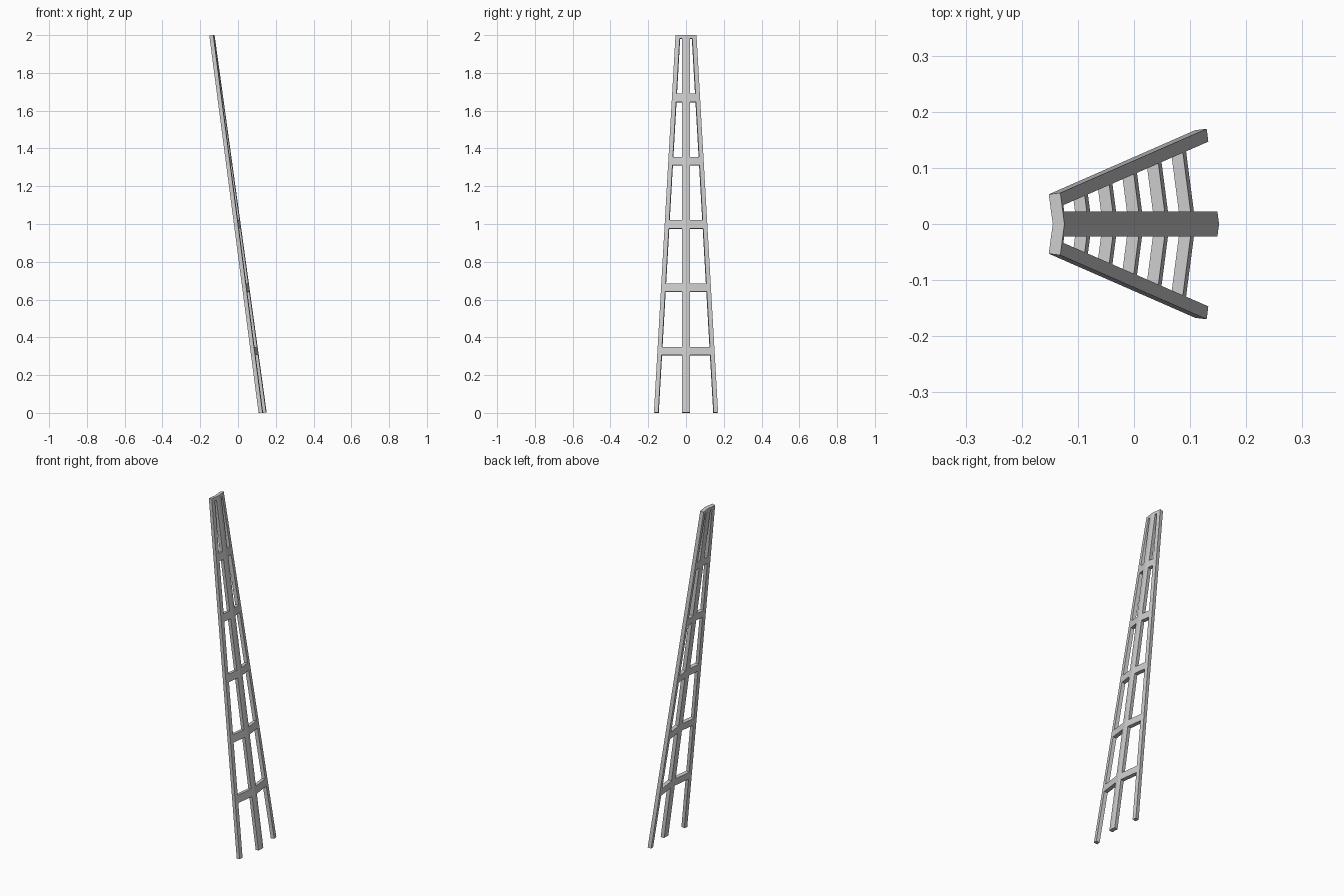
import bpy
import bmesh
from mathutils import Vector

if "Cube" in bpy.data.objects:
    bpy.data.objects.remove(bpy.data.objects["Cube"])

LEAN, SWEEP, THICK = 0.138, 0.13, 0.021
NORMAL = Vector((1, SWEEP, LEAN)).normalized()
BOTTOM, TOP = 0.003, 2.0


def rail_edge(z, y_bottom):
    # Side rails converge towards the top
    return y_bottom - 0.0572 * z


def slab(name, outline):
    """Extrude a (y, z) outline lying in the leaning, swept-back plane; mirror it over y = 0."""
    bm = bmesh.new()
    front, back = [], []
    for y, z in outline:
        p = Vector((0.152 - SWEEP * y - LEAN * z, y, z))
        q = p - NORMAL * THICK
        if y == 0:
            q.y = 0
        front.append(bm.verts.new(p))
        back.append(bm.verts.new(q))
    bm.faces.new(front)
    bm.faces.new(back[::-1])
    n = len(outline)
    for i in range(n):
        j = (i + 1) % n
        # The centre seam stays open so the mirrored halves weld together
        if outline[i][0] == 0 and outline[j][0] == 0:
            continue
        bm.faces.new((front[j], front[i], back[i], back[j]))
    bmesh.ops.recalc_face_normals(bm, faces=bm.faces[:])
    mesh = bpy.data.meshes.new(name)
    bm.to_mesh(mesh)
    bm.free()
    obj = bpy.data.objects.new(name, mesh)
    bpy.context.collection.objects.link(obj)
    mirror = obj.modifiers.new("mirror", 'MIRROR')
    mirror.use_axis = (False, True, False)
    mirror.merge_threshold = 0.0005
    return obj


# Centre rail, gently creased down the middle
slab("center_rail", [(0, BOTTOM), (0.022, BOTTOM), (0.022, TOP), (0, TOP)])

# Pair of tapering side rails
slab("side_rails", [(rail_edge(BOTTOM, 0.147), BOTTOM), (rail_edge(BOTTOM, 0.17), BOTTOM),
                    (rail_edge(TOP, 0.17), TOP), (rail_edge(TOP, 0.147), TOP)])

# Five rungs and a half-height top rung between the rails
for i in range(6):
    low = 0.307 + 0.335 * i
    high = min(low + 0.043, TOP)
    slab(f"rung_{i + 1}", [(0.022, low), (rail_edge(low, 0.147), low),
                           (rail_edge(high, 0.147), high), (0.022, high)])
